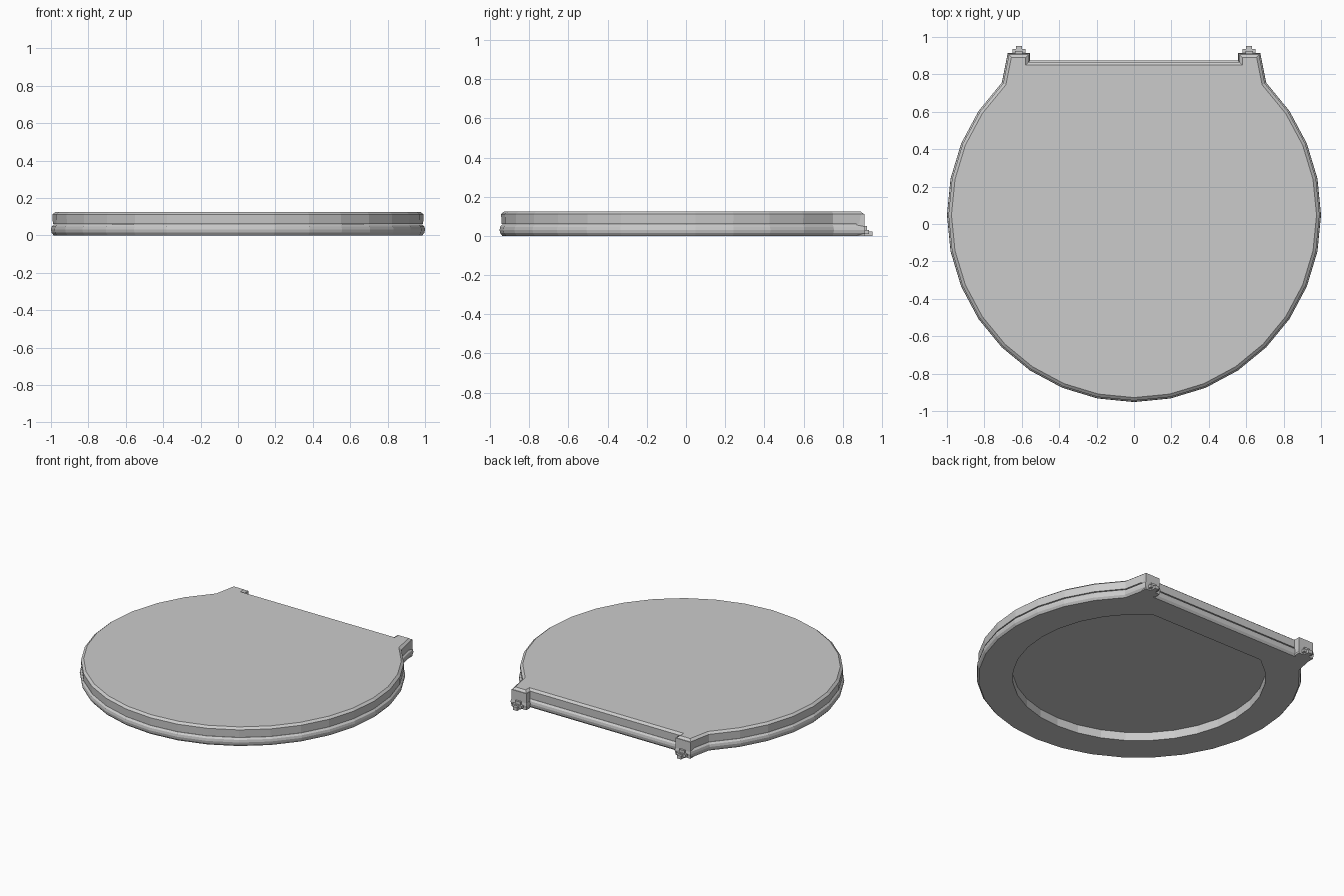
import bpy, bmesh, math
from mathutils import Vector

if "Cube" in bpy.data.objects:
    bpy.data.objects.remove(bpy.data.objects["Cube"])

CY = 0.048  # centre of the round part


def arc(radius, first, last):
    """Vertices of a 32-sided circle, from step first to step last."""
    step = math.tau / 32
    return [Vector((radius * math.cos(k * step), CY + radius * math.sin(k * step)))
            for k in range(first, last + 1)]


def inset(points, d):
    """Move every side of a counter-clockwise outline inward by d."""
    result = []
    for i, p in enumerate(points):
        a = (p - points[i - 1]).normalized()
        b = (points[(i + 1) % len(points)] - p).normalized()
        na, nb = Vector((-a.y, a.x)), Vector((-b.y, b.x))
        result.append(p + (na + nb) * d / (1 + na.dot(nb)))
    return result


def slab(name, outline, profile):
    """Stack inset copies of an outline; profile holds (inset, z) pairs."""
    bm = bmesh.new()
    rings = [[bm.verts.new((p.x, p.y, z)) for p in inset(outline, d)]
             for d, z in profile]
    n = len(outline)
    for lo, hi in zip(rings, rings[1:]):
        for i in range(n):
            j = (i + 1) % n
            bm.faces.new((lo[i], lo[j], hi[j], hi[i]))
    bm.faces.new(rings[0][::-1])
    bm.faces.new(rings[-1])
    mesh = bpy.data.meshes.new(name)
    bm.to_mesh(mesh)
    bm.free()
    ob = bpy.data.objects.new(name, mesh)
    bpy.context.collection.objects.link(ob)
    return ob


def box(name, x0, x1, y0, y1, z0, z1):
    corners = [Vector(c) for c in ((x0, y0), (x1, y0), (x1, y1), (x0, y1))]
    return slab(name, corners, [(0, z0), (0, z1)])


# Shared outline: round front, straight back, two hinge ears
ears = [(.675, .915), (.555, .915), (.555, .875),
        (-.555, .875), (-.555, .915), (-.675, .915)]
outline = arc(1.0, 12, 36) + [Vector(e) for e in ears]

# Seat ring with rounded rim
seat = slab("seat", outline,
            [(.014, 0), (.003, .014), (0, .03), (.003, .046), (.014, .057)])

# D-shaped opening cut through the seat
opening = slab("seat_opening_cutter", arc(.777, 11, 37),
               [(0, -.1), (0, .2)])
opening.hide_render = True
opening.hide_viewport = True
cut = seat.modifiers.new("opening", 'BOOLEAN')
cut.operation = 'DIFFERENCE'
cut.solver = 'EXACT'
cut.object = opening

# Lid with chamfered top edge
slab("lid", outline, [(.01, .06), (.008, .112), (.024, .125)])

# Hinges: ear block, stepped plate, cross pin and post on each side
for side, s in (("left", -1), ("right", 1)):
    cx = .615 * s
    box("hinge_block_" + side, cx - .056, cx + .056, .87, .912, 0, .112)
    box("hinge_plate_" + side, cx - .02, cx + .02, .91, .925, 0, .05)
    box("hinge_pin_" + side, cx - .035, cx + .035, .91, .935, .01, .03)
    box("hinge_post_" + side, cx - .016, cx + .016, .91, .953, 0, .022)
